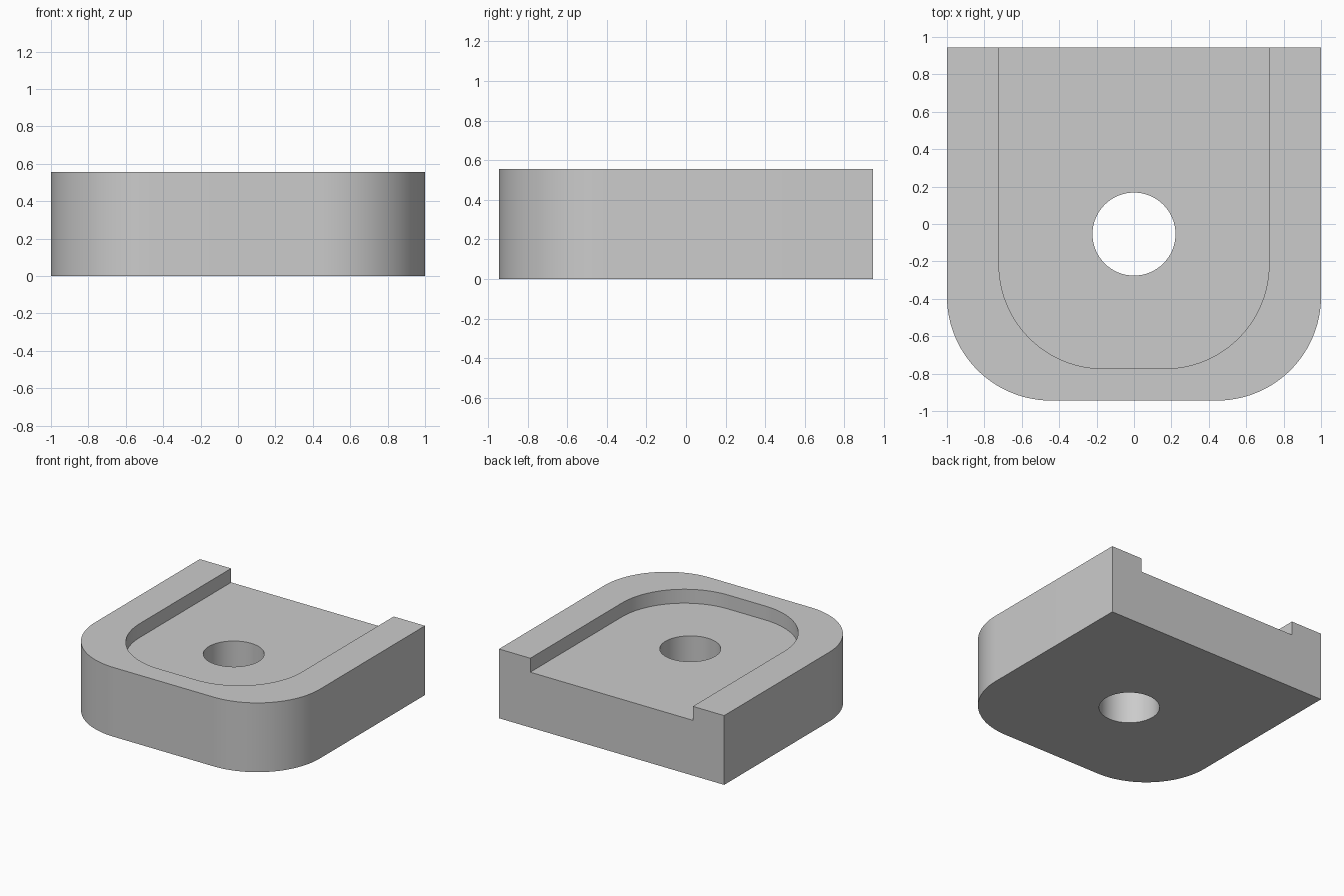
import bpy, bmesh, math

cube = bpy.data.objects.get("Cube")
if cube:
    bpy.data.objects.remove(cube, do_unlink=True)

BACK, FRONT, HEIGHT, FLOOR = 0.944, -0.944, 0.556, 0.444
RADIUS = 0.556

grey = bpy.data.materials.new("plain grey")
grey.use_nodes = True
colour = (0.6, 0.6, 0.6, 1)
grey.diffuse_color = colour
grey.node_tree.nodes["Principled BSDF"].inputs["Base Color"].default_value = colour


def arc(cx, cy, r, start, end, steps):
    """Points along an arc, angles in degrees."""
    angles = [math.radians(start + (end - start) * i / steps) for i in range(steps + 1)]
    return [(cx + r * math.cos(a), cy + r * math.sin(a)) for a in angles]


def u_outline(half, front, back, r):
    """Square at the back, two rounded corners at the front."""
    left = arc(r - half, front + r, r, 180, 270, 24)
    right = arc(half - r, front + r, r, 270, 360, 24)
    return left + right + [(half, back), (-half, back)]


def prism(name, outline, z0, z1):
    bm = bmesh.new()
    base = bm.faces.new([bm.verts.new((x, y, z0)) for x, y in outline])
    top = bmesh.ops.extrude_face_region(bm, geom=[base])["geom"]
    verts = [v for v in top if isinstance(v, bmesh.types.BMVert)]
    bmesh.ops.translate(bm, verts=verts, vec=(0, 0, z1 - z0))
    bmesh.ops.recalc_face_normals(bm, faces=bm.faces)
    mesh = bpy.data.meshes.new(name)
    bm.to_mesh(mesh)
    bm.free()
    mesh.materials.append(grey)
    obj = bpy.data.objects.new(name, mesh)
    bpy.context.collection.objects.link(obj)
    return obj


# Block, the open-backed recess and the through hole
block = prism("block", u_outline(1.0, FRONT, BACK, RADIUS), 0, HEIGHT)
recess = prism("recess_cutter", u_outline(0.722, -0.773, BACK + 0.2, RADIUS), FLOOR, HEIGHT + 0.2)
hole = prism("hole_cutter", arc(0, -0.054, 0.222, 0, 360, 64)[:-1], -0.2, HEIGHT + 0.3)

bpy.ops.object.select_all(action="DESELECT")
bpy.context.view_layer.objects.active = block
block.select_set(True)
for cutter in (recess, hole):
    cutter.hide_render = True
    cut = block.modifiers.new(cutter.name, "BOOLEAN")
    cut.operation = "DIFFERENCE"
    cut.solver = "EXACT"
    cut.object = cutter
    bpy.ops.object.modifier_apply(modifier=cut.name)
    bpy.data.objects.remove(cutter, do_unlink=True)

bpy.ops.object.shade_smooth_by_angle(angle=math.radians(30))
